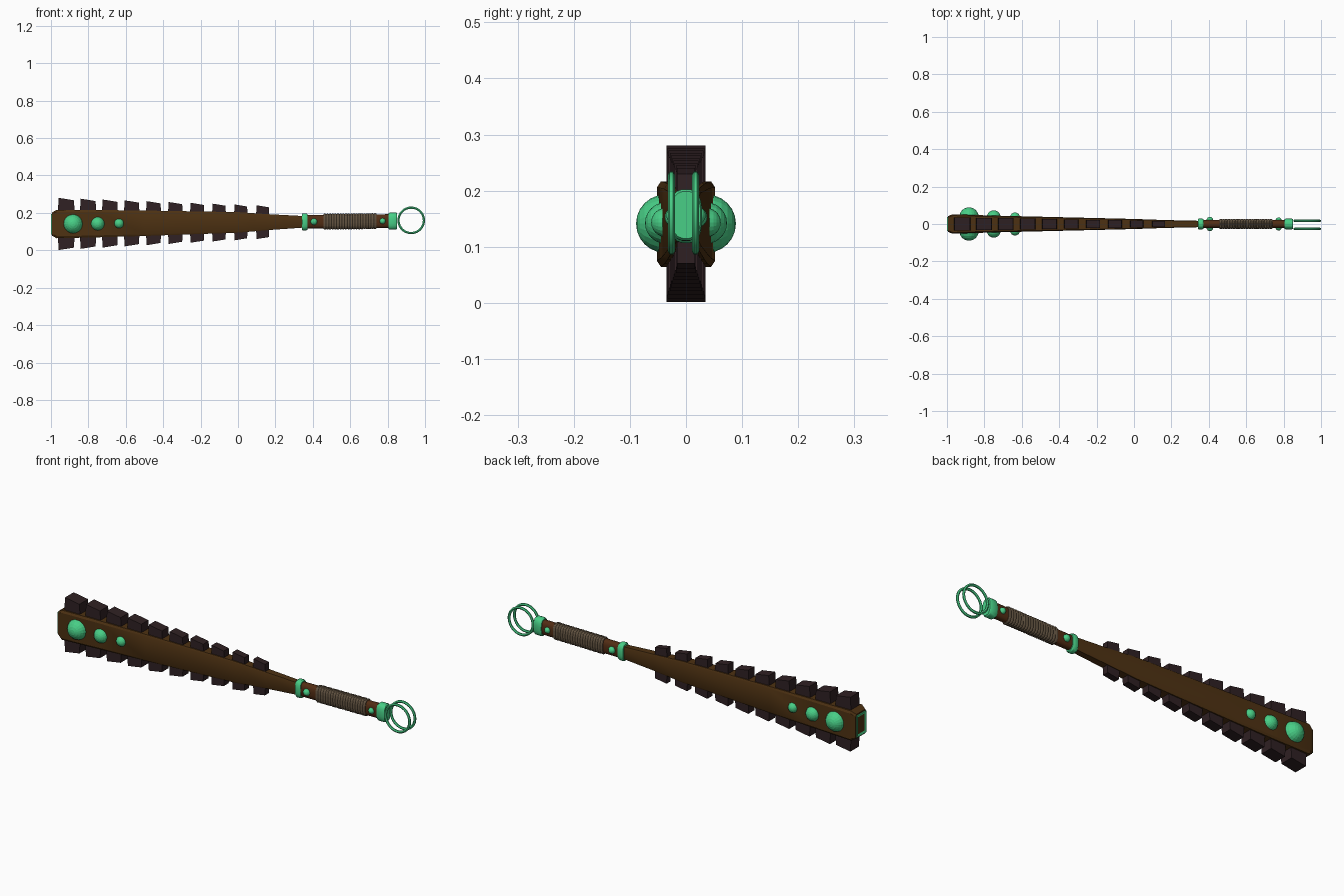
import bpy, bmesh, math
from mathutils import Matrix, Vector

cube = bpy.data.objects.get("Cube")
if cube:
    bpy.data.objects.remove(cube, do_unlink=True)


def material(name, rgb):
    m = bpy.data.materials.new(name)
    m.use_nodes = True
    m.diffuse_color = (*rgb, 1)
    m.node_tree.nodes["Principled BSDF"].inputs["Base Color"].default_value = (*rgb, 1)
    return m


WOOD = material("brown wood", (0.075, 0.031, 0.006))
GRIP = material("red brown wood", (0.085, 0.026, 0.007))
STONE = material("dark stone", (0.029, 0.015, 0.017))
JADE = material("jade green", (0.065, 0.62, 0.24))
CORD = material("grey cord", (0.125, 0.088, 0.053))


def axis_z(x):
    # the club lies very slightly tilted
    return 0.149 + 0.009 * x


def finish(name, bm, mats, smooth=None):
    bmesh.ops.recalc_face_normals(bm, faces=bm.faces)
    mesh = bpy.data.meshes.new(name)
    bm.to_mesh(mesh)
    bm.free()
    for m in mats:
        mesh.materials.append(m)
    ob = bpy.data.objects.new(name, mesh)
    bpy.context.collection.objects.link(ob)
    if smooth:
        bpy.ops.object.select_all(action='DESELECT')
        ob.select_set(True)
        bpy.context.view_layer.objects.active = ob
        bpy.ops.object.shade_smooth_by_angle(angle=math.radians(smooth))
    return ob


def chamfered(c):
    # unit rectangle outline with cut corners
    d = 1 - c
    return [(1, d), (d, 1), (-d, 1), (-1, d), (-1, -d), (-d, -1), (d, -1), (1, -d)]


def oval(n, power=0.75):
    # rounded rectangle outline
    pts = []
    for i in range(n):
        a = math.tau * (i + 0.5) / n
        c, s = math.cos(a), math.sin(a)
        pts.append((math.copysign(abs(c) ** power, c), math.copysign(abs(s) ** power, s)))
    return pts


def loft(name, stations, outline, mat, smooth=None):
    # stations are (x, half width, half height)
    bm = bmesh.new()
    rings = [[bm.verts.new((x, y * hy, axis_z(x) + z * hz)) for y, z in outline]
             for x, hy, hz in stations]
    n = len(outline)
    for a, b in zip(rings, rings[1:]):
        for i in range(n):
            bm.faces.new((a[i], a[(i + 1) % n], b[(i + 1) % n], b[i]))
    bm.faces.new(rings[0])
    bm.faces.new(rings[-1])
    return finish(name, bm, [mat], smooth)


# Tapering wooden paddle
loft("paddle", [(-0.994, 0.042, 0.062), (-0.97, 0.052, 0.076), (-0.75, 0.045, 0.073),
                (-0.5, 0.039, 0.068), (0, 0.027, 0.055), (0.17, 0.021, 0.042),
                (0.35, 0.017, 0.031)], chamfered(0.14), WOOD, 30)

# Handle core and cord wrapping
loft("handle", [(0.35, 0.022, 0.036), (0.83, 0.022, 0.037)], oval(20), GRIP, 40)
coils, start, end = 20, 0.457, 0.74
step = (end - start) / coils
wrap = []
for i in range(coils):
    for t, r in ((0, 0.93), (0.3, 1), (0.7, 1)):
        wrap.append((start + (i + t) * step, 0.027 * r, 0.043 * r))
wrap.append((end, 0.025, 0.04))
loft("cord_wrap", wrap, oval(20), CORD)

# Jade collars at both ends of the handle
for name, x0, x1 in (("front_collar", 0.341, 0.372), ("pommel_collar", 0.805, 0.85)):
    loft(name, [(x0, 0.026, 0.042), (x0 + 0.006, 0.029, 0.046),
                (x1 - 0.006, 0.029, 0.046), (x1, 0.026, 0.042)], oval(20), JADE, 30)

# Jade frame inset on the broad end
bm = bmesh.new()
bmesh.ops.create_cube(bm, size=1, matrix=Matrix.Translation((-0.989, 0, axis_z(-1)))
                      @ Matrix.Diagonal((0.022, 0.074, 0.11, 1)))
bm.faces.ensure_lookup_table()
cap = min(bm.faces, key=lambda f: f.calc_center_median().x)
bmesh.ops.inset_region(bm, faces=[cap], thickness=0.016, depth=0)
cap.material_index = 1
for v in cap.verts:
    v.co.x += 0.004
finish("end_frame", bm, [JADE, WOOD])

# Stone blades in two mirrored rows
COUNT = 10
for side, label in ((1, "upper"), (-1, "lower")):
    for i in range(COUNT):
        t = i / (COUNT - 1)
        x = -0.918 + 1.05 * t
        half_x = 0.044 - 0.009 * t
        half_y = 0.035 - 0.019 * t
        outer = 0.133 - 0.048 * t
        inner = outer - 0.072 + 0.012 * t
        bm = bmesh.new()
        bmesh.ops.create_cube(bm, size=2)
        for v in bm.verts:
            sx, sy, sz = v.co
            taper = 0.93 if sz > 0 else 1.02
            h = (outer if sz > 0 else inner) - 0.15 * sx * half_x
            v.co = Vector((x + sx * half_x * taper, sy * half_y, axis_z(x) + side * h))
        finish(f"{label}_blade_{i + 1}", bm, [STONE])

# Round jade studs on both faces: x, radius, centre depth
STUDS = [(-0.882, 0.052, 0.037), (-0.75, 0.037, 0.036), (-0.636, 0.026, 0.036),
         (0.406, 0.018, 0.02), (0.773, 0.016, 0.019)]
for i, (x, r, depth) in enumerate(STUDS):
    for side, label in ((-1, "front"), (1, "back")):
        bm = bmesh.new()
        bmesh.ops.create_uvsphere(bm, u_segments=20, v_segments=12, radius=r,
                                  matrix=Matrix.Translation((x, side * depth, axis_z(x)))
                                  @ Matrix.Rotation(math.pi / 2, 4, 'X'))
        finish(f"{label}_stud_{i + 1}", bm, [JADE])

# Pair of flat jade rings at the pommel
for y, label in ((-0.026, "front"), (0.017, "back")):
    bm = bmesh.new()
    n = 40
    section = [(0.074, -0.003), (0.074, 0.003), (0.068, 0.0065),
               (0.062, 0.003), (0.062, -0.003), (0.068, -0.0065)]
    loops = []
    for k in range(n):
        a = math.tau * k / n
        loops.append([bm.verts.new((0.926 + r * math.cos(a), y + d, 0.16 + r * math.sin(a)))
                      for r, d in section])
    for k in range(n):
        a, b = loops[k], loops[(k + 1) % n]
        for j in range(len(section)):
            j2 = (j + 1) % len(section)
            bm.faces.new((a[j], a[j2], b[j2], b[j]))
    finish(f"{label}_pommel_ring", bm, [JADE], 30)
